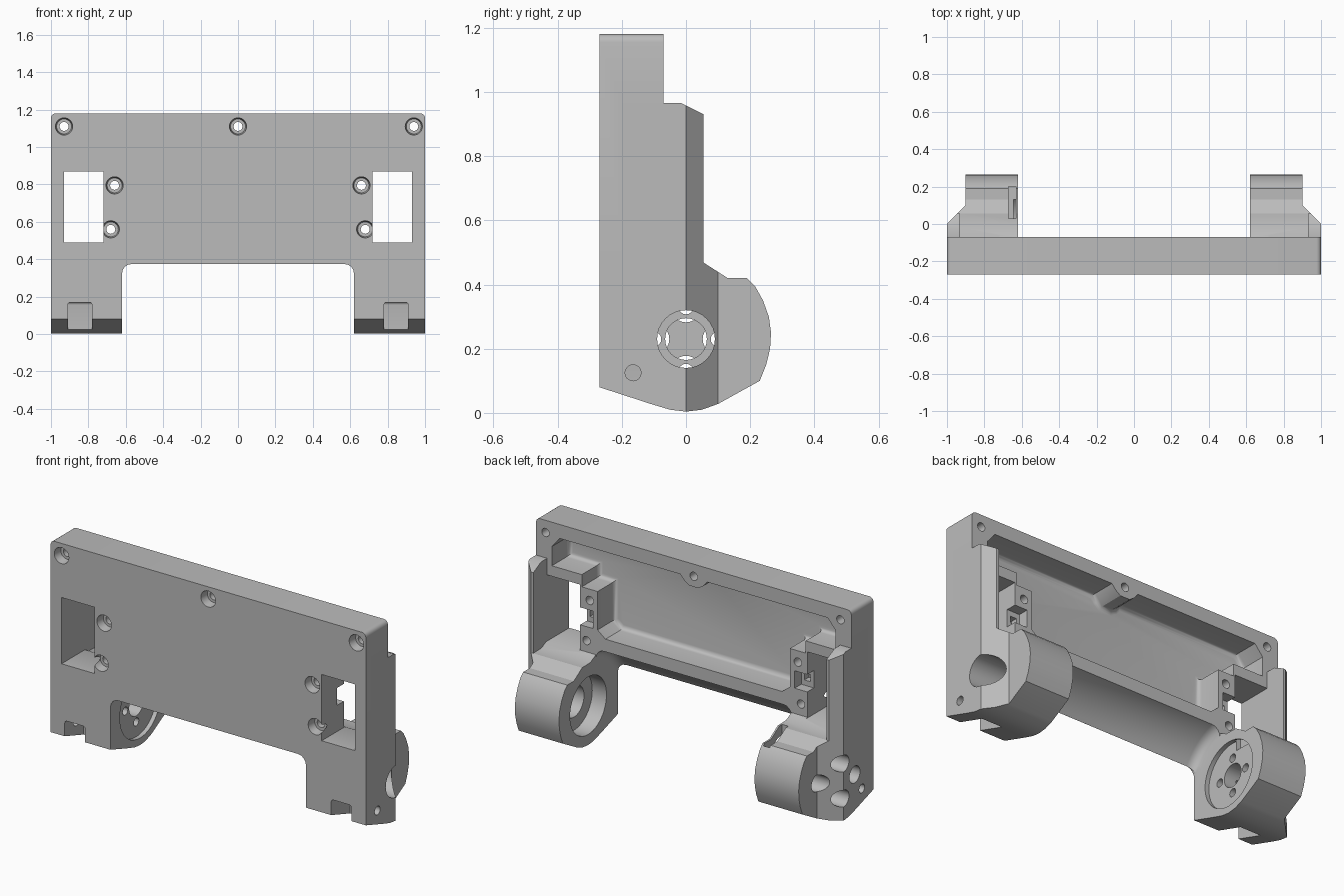
import bpy, bmesh, math
from mathutils import Vector

if "Cube" in bpy.data.objects:
    bpy.data.objects.remove(bpy.data.objects["Cube"])

grey = bpy.data.materials.new("plain_grey")
grey.diffuse_color = (0.5, 0.5, 0.5, 1)
grey.use_nodes = True
grey.node_tree.nodes["Principled BSDF"].inputs["Base Color"].default_value = grey.diffuse_color


def prism(name, pts, axis, a, b, bevel=0.0, which=None):
    """Extrude a 2D outline along an axis: x uses (y,z), y uses (x,z), z uses (x,y)."""
    def place(p, d):
        return {"x": (d, p[0], p[1]), "y": (p[0], d, p[1]), "z": (p[0], p[1], d)}[axis]
    bm = bmesh.new()
    base = bm.faces.new([bm.verts.new(place(p, a)) for p in pts])
    ext = bmesh.ops.extrude_face_region(bm, geom=[base])
    vs = [g for g in ext["geom"] if isinstance(g, bmesh.types.BMVert)]
    bmesh.ops.translate(bm, verts=vs, vec=Vector(place((0, 0), b - a)))
    bmesh.ops.recalc_face_normals(bm, faces=bm.faces)
    if bevel:
        edges = [e for e in bm.edges if which(e)]
        bmesh.ops.bevel(bm, geom=edges, offset=bevel, segments=4, profile=0.5, affect='EDGES')
    me = bpy.data.meshes.new(name)
    bm.to_mesh(me)
    bm.free()
    me.materials.append(grey)
    ob = bpy.data.objects.new(name, me)
    bpy.context.collection.objects.link(ob)
    return ob


def box(name, x0, x1, y0, y1, z0, z1):
    x0, x1 = sorted((x0, x1))
    return prism(name, [(x0, z0), (x1, z0), (x1, z1), (x0, z1)], "y", y0, y1)


def rod(name, axis, u, v, r, a, b, r2=None, n=32):
    """Cylinder or cone between a and b along an axis."""
    ring = [(u + r * math.cos(2 * math.pi * i / n), v + r * math.sin(2 * math.pi * i / n)) for i in range(n)]
    ob = prism(name, ring, axis, a, b)
    if r2 is not None:
        k = "xyz".index(axis)
        o = [i for i in range(3) if i != k]
        for vert in ob.data.vertices:
            if abs(vert.co[k] - b) < 1e-5:
                vert.co[o[0]] = u + (vert.co[o[0]] - u) * r2 / r
                vert.co[o[1]] = v + (vert.co[o[1]] - v) * r2 / r
    return ob


def boolean(target, tool, op='DIFFERENCE'):
    m = target.modifiers.new("b", 'BOOLEAN')
    m.operation, m.object, m.solver = op, tool, 'EXACT'
    bpy.ops.object.select_all(action='DESELECT')
    bpy.context.view_layer.objects.active = target
    target.select_set(True)
    bpy.ops.object.modifier_apply(modifier=m.name)
    bpy.data.objects.remove(tool)


# Shallow housing plate with rounded top corners
frame = prism("housing_frame", [(-1, .2), (1, .2), (1, 1.18), (-1, 1.18)], "y", -.27, -.07, .025,
              lambda e: all(v.co.z > 1.1 for v in e.verts) and abs(e.verts[0].co.x - e.verts[1].co.x) < 1e-4)

# Main hollow, open at the back, with a rounded floor
half = [(.085, 1.1), (.85, 1.1), (.9, 1.04), (.9, .93), (.71, .93), (.71, .86), (.61, .86),
        (.61, .64), (.56, .6)]
boss = [(.06, 1.07), (.03, 1.05)]
right = boss[::-1] + half
outline = right + [(-x, z) for x, z in reversed(right)]
hollow = prism("hollow", outline, "y", -.225, .1, .025,
               lambda e: all(v.co.y < -.2 for v in e.verts))
boolean(frame, hollow)

# Opening between the legs, hollowed around the hinge axis
R = .306
arc = [(-R * math.sin(t), .23 + R * math.cos(t)) for t in [i * 1.08 / 14 for i in range(15)]]
gap = prism("gap", [(.5, .536)] + arc + [(-.5, .374), (-.5, -.2), (.5, -.2)], "x", -.62, .62, .05,
            lambda e: abs(e.verts[0].co.x - e.verts[1].co.x) < 1e-4)
boolean(frame, gap)

# Hinge legs and upright side walls
barrel = [(-.27, .08), (-.11, .028), (-.05, .01), (0, .004), (.05, .01), (.1, .028), (.23, .1),
          (.25, .15), (.262, .2), (.265, .25), (.258, .3), (.24, .35), (.215, .395), (.19, .42),
          (.13, .42), (.055, .468), (-.02, .47), (-.08, .5), (-.27, .5)]
wall = [(-.2, .3), (.055, .3), (.055, .93), (-.015, .965), (-.2, .965)]
for s in (1, -1):
    leg = prism("leg", barrel, "x", s * .62, s)
    plan = [(.5, -.4), (1.0, -.4), (1.0, 0), (.9, .1), (.9, .4), (.5, .4)]
    boolean(leg, prism("plan", [(s * x, y) for x, y in plan], "z", -.1, .7), 'INTERSECT')
    boolean(frame, leg, 'UNION')
    side = prism("side", wall, "x", s * .93, s)
    plan = [(.9, -.4), (1.0, -.4), (1.0, 0), (.945, .055), (.9, .055)]
    boolean(side, prism("plan", [(s * x, y) for x, y in plan], "z", -.1, 1.2), 'INTERSECT')
    boolean(frame, side, 'UNION')

    # Window, small side pocket and front foot notch
    boolean(frame, box("window", s * .72, s * .93, -.4, .3, .49, .87))
    boolean(frame, box("pocket", s * .64, s * .73, -.13, .1, .64, .74))
    boolean(frame, box("latch", s * .66, s * .70, -.17, .1, .67, .71))
    notch = prism("notch", [(s * .78, -.1), (s * .91, -.1), (s * .91, .17), (s * .78, .17)], "y",
                  -.4, -.1, .015, lambda e: all(v.co.z > .1 for v in e.verts))
    boolean(frame, notch)
    boolean(frame, rod("pin_hole", "x", -.165, .125, .025, s * .85, s * 1.1, n=16))

# Countersunk screw holes
for x, z in [(-.93, 1.11), (0, 1.11), (.94, 1.11), (-.66, .795), (.66, .795), (-.68, .56), (.68, .56)]:
    boolean(frame, rod("sink", "y", x, z, .05, -.3, -.22, .04, 24))
    boolean(frame, rod("screw", "y", x, z, .024, -.35, .0, n=16))

# Stepped bearing bore in the right leg
boolean(frame, rod("bearing_seat", "x", 0, .23, .165, .5, .71, n=48))
boolean(frame, rod("bore", "x", 0, .23, .09, .6, 1.1))

# Disc seat with four screw holes and a blind centre in the left leg
boolean(frame, rod("disc_seat", "x", 0, .23, .185, -.645, -.5, n=48))
boolean(frame, rod("centre", "x", 0, .23, .065, -.74, -.6))
boolean(frame, box("seat_slot", -.67, -.63, .03, .2, .36, .6))
for i in range(4):
    a = i * math.pi / 2
    y, z = .1 * math.cos(a), .23 + .1 * math.sin(a)
    boolean(frame, rod("access", "x", y, z, .048, -1.1, -.72, n=24))
    boolean(frame, rod("bolt", "x", y, z, .023, -1.1, -.6, n=16))

# Keep sharp edges, smooth the round ones
bpy.ops.object.select_all(action='DESELECT')
frame.select_set(True)
bpy.context.view_layer.objects.active = frame
bpy.ops.object.shade_smooth_by_angle(angle=math.radians(30))
